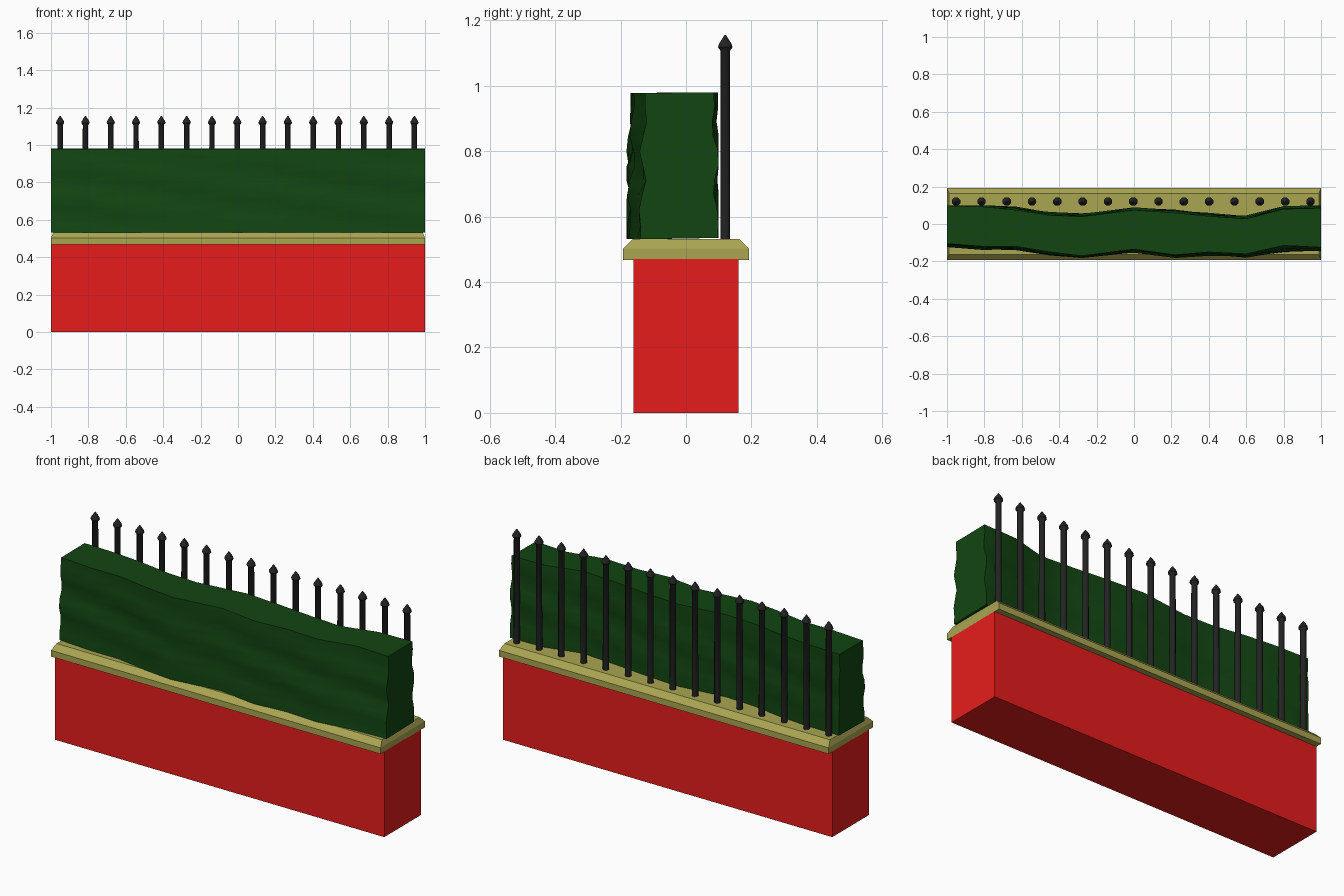
import bpy, bmesh, math

if "Cube" in bpy.data.objects:
    bpy.data.objects.remove(bpy.data.objects["Cube"])


def material(name, rgb):
    m = bpy.data.materials.new(name)
    m.diffuse_color = (*rgb, 1)
    m.use_nodes = True
    m.node_tree.nodes["Principled BSDF"].inputs["Base Color"].default_value = m.diffuse_color
    return m


def finish(bm, name, mat, angle=None):
    bmesh.ops.recalc_face_normals(bm, faces=bm.faces)
    me = bpy.data.meshes.new(name)
    bm.to_mesh(me)
    bm.free()
    me.materials.append(mat)
    ob = bpy.data.objects.new(name, me)
    bpy.context.collection.objects.link(ob)
    if angle:
        bpy.ops.object.select_all(action='DESELECT')
        bpy.context.view_layer.objects.active = ob
        ob.select_set(True)
        bpy.ops.object.shade_smooth_by_angle(angle=math.radians(angle))
    return ob


def loft(bm, rings):
    """Bridge consecutive closed rings of points and cap both ends."""
    rows = [[bm.verts.new(p) for p in r] for r in rings]
    n = len(rows[0])
    for a, b in zip(rows, rows[1:]):
        for i in range(n):
            j = (i + 1) % n
            bm.faces.new((a[i], a[j], b[j], b[i]))
    bm.faces.new(rows[0])
    bm.faces.new(rows[-1])


def rect(x, y, z):
    return [(-x, -y, z), (x, -y, z), (x, y, z), (-x, y, z)]


red = material("wall_red", (0.8, 0.012, 0.012))
stone = material("coping_stone", (0.40, 0.38, 0.085))
green = material("leaf_green", (0.006, 0.06, 0.006))
black = material("iron_black", (0.017, 0.017, 0.018))

# Wall
bm = bmesh.new()
loft(bm, [rect(1, 0.16, 0), rect(1, 0.16, 0.47)])
finish(bm, "wall", red)

# Chamfered coping
bm = bmesh.new()
loft(bm, [rect(1, 0.192, 0.468), rect(1, 0.192, 0.502), rect(0.988, 0.163, 0.532)])
finish(bm, "coping", stone)

# Hedge: wavy front and back outlines with ripples up the height
xs = [-1, -0.8, -0.63, -0.45, -0.28, 0, 0.22, 0.4, 0.6, 0.8, 1]
front = [-0.105, -0.12, -0.12, -0.15, -0.17, -0.135, -0.165, -0.15, -0.16, -0.115, -0.125]
back = [0.098, 0.092, 0.075, 0.047, 0.04, 0.075, 0.06, 0.042, 0.028, 0.08, 0.085]
levels = 11
rings = []
for x, f, b in zip(xs, front, back):
    ring = []
    for k in range(levels):
        t = k / (levels - 1)
        z = 0.531 + 0.447 * t
        low = 0.035 if x == 0.8 else 0.015
        y = f - (1 - t) * low - 0.012 * math.sin(math.pi * t) * math.sin(15 * t + 5 * x)
        ring.append((x, max(y, -0.182), z))
    for k in reversed(range(levels)):
        t = k / (levels - 1)
        z = 0.535 + 0.445 * t
        y = b + (1 - t) * 0.012 + 0.012 * math.sin(math.pi * t) * math.sin(14 * t - 6 * x)
        ring.append((x, min(y, 0.1), z))
    rings.append(ring)
bm = bmesh.new()
loft(bm, rings)
finish(bm, "hedge", green, 40)

# Row of pointed iron railings
profile = [(0.0165, 0.525), (0.0155, 1.107), (0.024, 1.118), (0.021, 1.128), (0.002, 1.156)]
for i in range(15):
    cx = -0.951 + i * 0.1353
    bm = bmesh.new()
    loft(bm, [[(cx + r * math.cos(a * math.pi / 4 + math.pi / 8),
                0.12 + r * math.sin(a * math.pi / 4 + math.pi / 8), z)
               for a in range(8)] for r, z in profile])
    finish(bm, f"railing_{i + 1}", black, 50)
